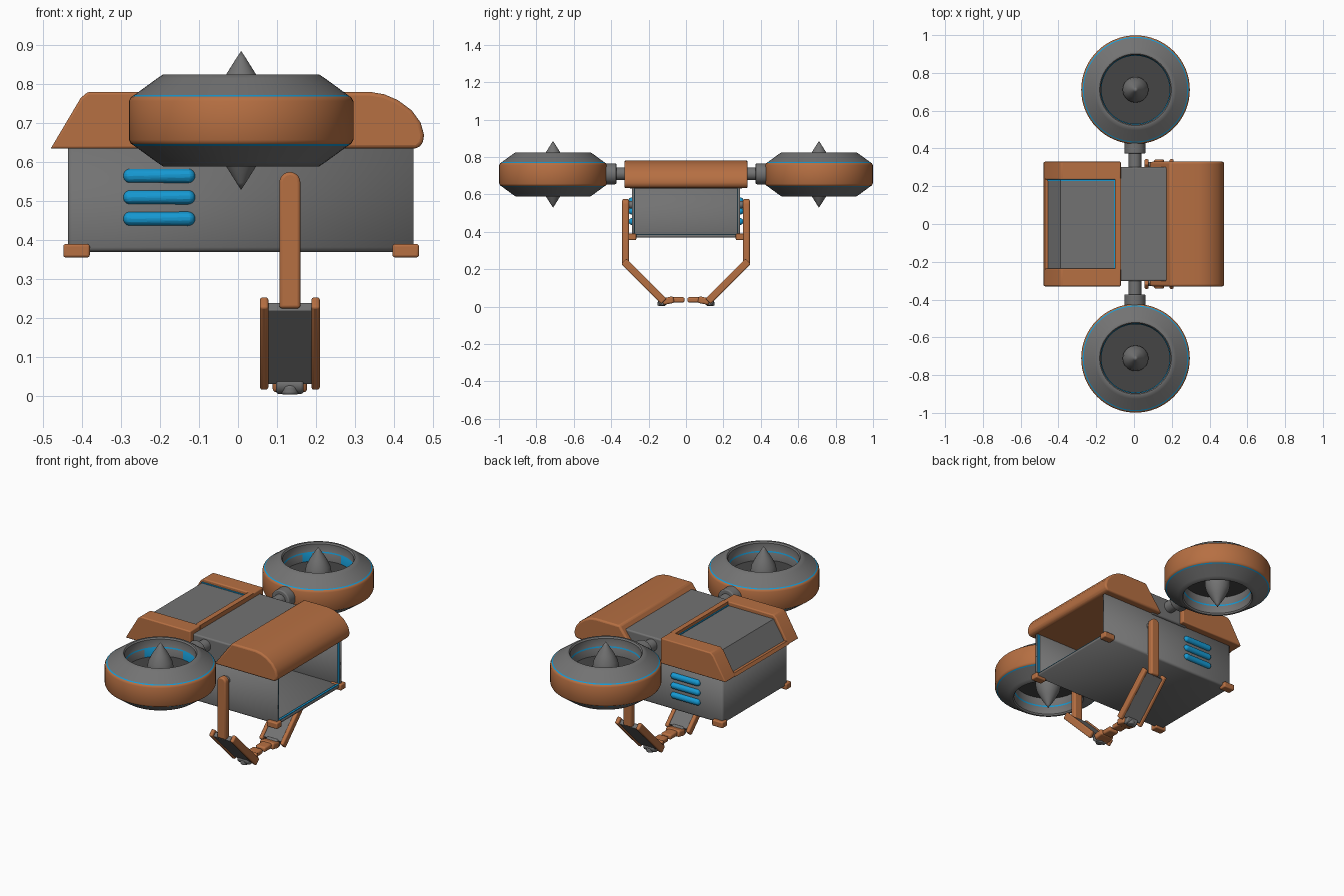
import bpy, bmesh, math
from mathutils import Vector, Matrix

if "Cube" in bpy.data.objects:
    bpy.data.objects.remove(bpy.data.objects["Cube"])


def material(name, rgb):
    m = bpy.data.materials.new(name)
    m.use_nodes = True
    m.diffuse_color = (*rgb, 1)
    m.node_tree.nodes["Principled BSDF"].inputs["Base Color"].default_value = (*rgb, 1)
    return m


orange = material("copper orange", (0.47, 0.16, 0.055))
gray = material("metal gray", (0.17, 0.17, 0.17))
dark = material("dark gray", (0.06, 0.06, 0.06))
blue = material("glow blue", (0.008, 0.32, 0.65))


def finish(name, bm, mats, bevel=0.0, fix=True):
    if fix:
        bmesh.ops.recalc_face_normals(bm, faces=bm.faces)
    mesh = bpy.data.meshes.new(name)
    bm.to_mesh(mesh)
    bm.free()
    ob = bpy.data.objects.new(name, mesh)
    bpy.context.collection.objects.link(ob)
    for m in mats:
        mesh.materials.append(m)
    if bevel:
        mod = ob.modifiers.new("bevel", "BEVEL")
        mod.width, mod.segments, mod.angle_limit = bevel, 3, math.radians(35)
    bpy.ops.object.select_all(action="DESELECT")
    ob.select_set(True)
    bpy.context.view_layer.objects.active = ob
    bpy.ops.object.shade_smooth_by_angle(angle=math.radians(35))
    return ob


def prism(name, profile, y0, y1, mat, bevel=0.0):
    """Extrude an x-z outline along y."""
    bm = bmesh.new()
    face = bm.faces.new([bm.verts.new((x, y0, z)) for x, z in profile])
    ext = bmesh.ops.extrude_face_region(bm, geom=[face])
    moved = [g for g in ext["geom"] if isinstance(g, bmesh.types.BMVert)]
    bmesh.ops.translate(bm, verts=moved, vec=(0, y1 - y0, 0))
    return finish(name, bm, [mat], bevel)


def box(name, center, size, mat, bevel=0.0, tilt=0.0):
    bm = bmesh.new()
    bmesh.ops.create_cube(bm, size=1)
    bm.transform(Matrix.Translation(center) @ Matrix.Rotation(tilt, 4, "X")
                 @ Matrix.Diagonal((*size, 1)))
    return finish(name, bm, [mat], bevel)


def cylinder(name, center, radius, length, axis, mat, bevel=0.0):
    bm = bmesh.new()
    bmesh.ops.create_cone(bm, cap_ends=True, segments=32, radius1=radius,
                          radius2=radius, depth=length)
    rot = Vector((0, 0, 1)).rotation_difference(Vector(axis)).to_matrix().to_4x4()
    bm.transform(Matrix.Translation(center) @ rot)
    return finish(name, bm, [mat], bevel)


def lathe(name, profile, center, mats, rule=None, closed=True):
    """Spin an r-z outline around the vertical axis."""
    bm = bmesh.new()
    vs = [bm.verts.new((r, 0, z)) for r, z in profile]
    pairs = list(zip(vs, vs[1:] + vs[:1])) if closed else list(zip(vs, vs[1:]))
    es = [bm.edges.new(p) for p in pairs]
    bmesh.ops.spin(bm, geom=vs + es, cent=(0, 0, 0), axis=(0, 0, 1),
                   angle=math.tau, steps=64)
    bmesh.ops.remove_doubles(bm, verts=bm.verts, dist=0.0001)
    if rule:
        for f in bm.faces:
            r = sum(v.co.xy.length for v in f.verts) / len(f.verts)
            f.material_index = rule(r, f.calc_center_median().z)
    bm.transform(Matrix.Translation(center))
    return finish(name, bm, mats)


# Cargo box: open at the +x end and under the hoods
bm = bmesh.new()
bmesh.ops.create_cube(bm, size=1)
bm.transform(Matrix.Translation((0.007, 0, 0.505)) @ Matrix.Diagonal((0.885, 0.58, 0.27, 1)))
bm.normal_update()
bmesh.ops.delete(bm, geom=[f for f in bm.faces if f.normal.x > 0.9 or f.normal.z > 0.9],
                 context="FACES")
corner = [e for e in bm.edges if len(e.link_faces) == 2]
bmesh.ops.bevel(bm, geom=corner, offset=0.012, segments=3, affect="EDGES", profile=0.5)
cargo = finish("cargo_box", bm, [gray], fix=False)
wall = cargo.modifiers.new("wall", "SOLIDIFY")
wall.thickness, wall.offset = 0.015, -1

# Glowing trim just inside the open end
for s in (-1, 1):
    box("opening_side_trim", (0.442, s * 0.274, 0.51), (0.012, 0.004, 0.24), blue)
box("opening_floor_trim", (0.442, 0, 0.387), (0.012, 0.54, 0.004), blue)

# Gray middle section between the hoods
prism("middle_deck", [(-0.12, 0.63), (-0.12, 0.755), (0.22, 0.755), (0.12, 0.63)],
      -0.302, 0.302, gray, 0.008)

# Rounded hood
prism("rounded_hood",
      [(0.08, 0.635), (0.19, 0.78), (0.34, 0.78), (0.375, 0.774), (0.41, 0.759),
       (0.445, 0.733), (0.468, 0.702), (0.477, 0.67), (0.474, 0.648), (0.46, 0.635)],
      -0.33, 0.33, orange, 0.012)

# Sloped hood: two rails and a cross bar around a recessed panel
slope = [(-0.48, 0.635), (-0.403, 0.765), (-0.385, 0.78), (-0.07, 0.78), (-0.07, 0.635)]
for s in (-1, 1):
    prism("sloped_hood_rail", slope, s * 0.235, s * 0.33, orange, 0.006)
prism("sloped_hood_bar", [(-0.1, 0.635), (-0.1, 0.78), (-0.07, 0.78), (-0.07, 0.635)],
      -0.24, 0.24, orange)
prism("sloped_hood_base", [(-0.48, 0.635), (-0.47, 0.652), (-0.09, 0.652), (-0.09, 0.635)],
      -0.24, 0.24, orange)
prism("recessed_panel", [(-0.462, 0.64), (-0.388, 0.758), (-0.1, 0.758), (-0.1, 0.64)],
      -0.236, 0.236, gray)
prism("panel_side_trim", [(-0.464, 0.642), (-0.39, 0.762), (-0.1, 0.762), (-0.1, 0.757),
                          (-0.387, 0.757), (-0.46, 0.642)], 0.228, 0.236, blue)
box("panel_end_trim", (-0.103, 0, 0.76), (0.006, 0.47, 0.005), blue)

# Ducted fan outline, upper half, mirrored for the lower half
upper = [(0.2875, 0.05), (0.283, 0.059), (0.28, 0.061), (0.274, 0.065), (0.215, 0.108),
         (0.2, 0.118), (0.19, 0.118), (0.184, 0.11), (0.184, 0.066), (0.18, 0.06)]
duct = upper + [(r, -z) for r, z in reversed(upper)]
half = [(0, 0.178), (0.012, 0.16), (0.042, 0.112), (0.062, 0.072), (0.068, 0.04)]
spinner = half + [(r, -z) for r, z in reversed(half)]


def duct_color(r, z):
    if 0.276 < r < 0.281 and abs(z) > 0.06:
        return 2
    if 0.18 < r < 0.184 and abs(z) < 0.07:
        return 2
    return 0 if r > 0.278 else 1


for s in (-1, 1):
    center = (0.008, s * 0.711, 0.707)
    lathe("fan_duct", duct, center, [orange, gray, blue], duct_color)
    lathe("fan_spinner", spinner, center, [gray], closed=False)
    cylinder("fan_disc", center, 0.183, 0.03, (0, 0, 1), dark)
    cylinder("fan_shaft", (0.005, s * 0.34, 0.71), 0.034, 0.16, (0, 1, 0), gray)
    cylinder("fan_collar", (0.005, s * 0.405, 0.71), 0.056, 0.065, (0, 1, 0), gray, 0.006)

    # Vents
    for z in (0.565, 0.51, 0.455):
        bm = bmesh.new()
        bmesh.ops.create_uvsphere(bm, u_segments=24, v_segments=12, radius=0.018)
        for v in bm.verts:
            v.co.x += math.copysign(0.074, v.co.x)
        bm.transform(Matrix.Translation((-0.202, s * 0.29, z)))
        bmesh.ops.convex_hull(bm, input=bm.verts)
        finish("side_vent", bm, [blue])

    # Corner clips
    for x in (-0.414, 0.43):
        box("corner_clip", (x, s * 0.288, 0.373), (0.068, 0.045, 0.034), orange, 0.006)

    # Upper arm with a rounded shoulder
    cap = [(0.133 + 0.027 * math.cos(a), 0.548 + 0.027 * math.sin(a))
           for a in [math.pi * i / 10 for i in range(11)]]
    prism("upper_arm", cap + [(0.106, 0.225), (0.16, 0.225)],
          s * 0.305, s * 0.341, orange, 0.008)
    cylinder("shoulder_pin", (0.133, s * 0.295, 0.545), 0.02, 0.04, (0, 1, 0), gray)

    # Forearm: gray core with orange side rails
    a, b = Vector((0.133, s * 0.325, 0.235)), Vector((0.133, s * 0.125, 0.035))
    d = b - a
    tilt = math.atan2(-d.y, d.z)
    mid = (a + b) / 2
    box("forearm_core", mid, (0.115, 0.028, d.length * 0.96), gray, 0.004, tilt)
    for off in (-0.066, 0.066):
        box("forearm_rail", mid + Vector((off, 0, 0)), (0.022, 0.04, d.length + 0.02),
            orange, 0.007, tilt)

    # Wrist and hand
    cylinder("wrist", (0.133, s * 0.125, 0.03), 0.024, 0.07, (1, 0, 0), gray, 0.006)
    box("palm", (0.133, s * 0.095, 0.032), (0.088, 0.06, 0.036), orange, 0.009, s * -0.2)
    box("fingers", (0.133, s * 0.043, 0.036), (0.062, 0.07, 0.028), orange, 0.009)
    cylinder("wrist_tip", (0.133, s * 0.13, 0.016), 0.022, 0.024, (0, 0, 1), gray, 0.006)
